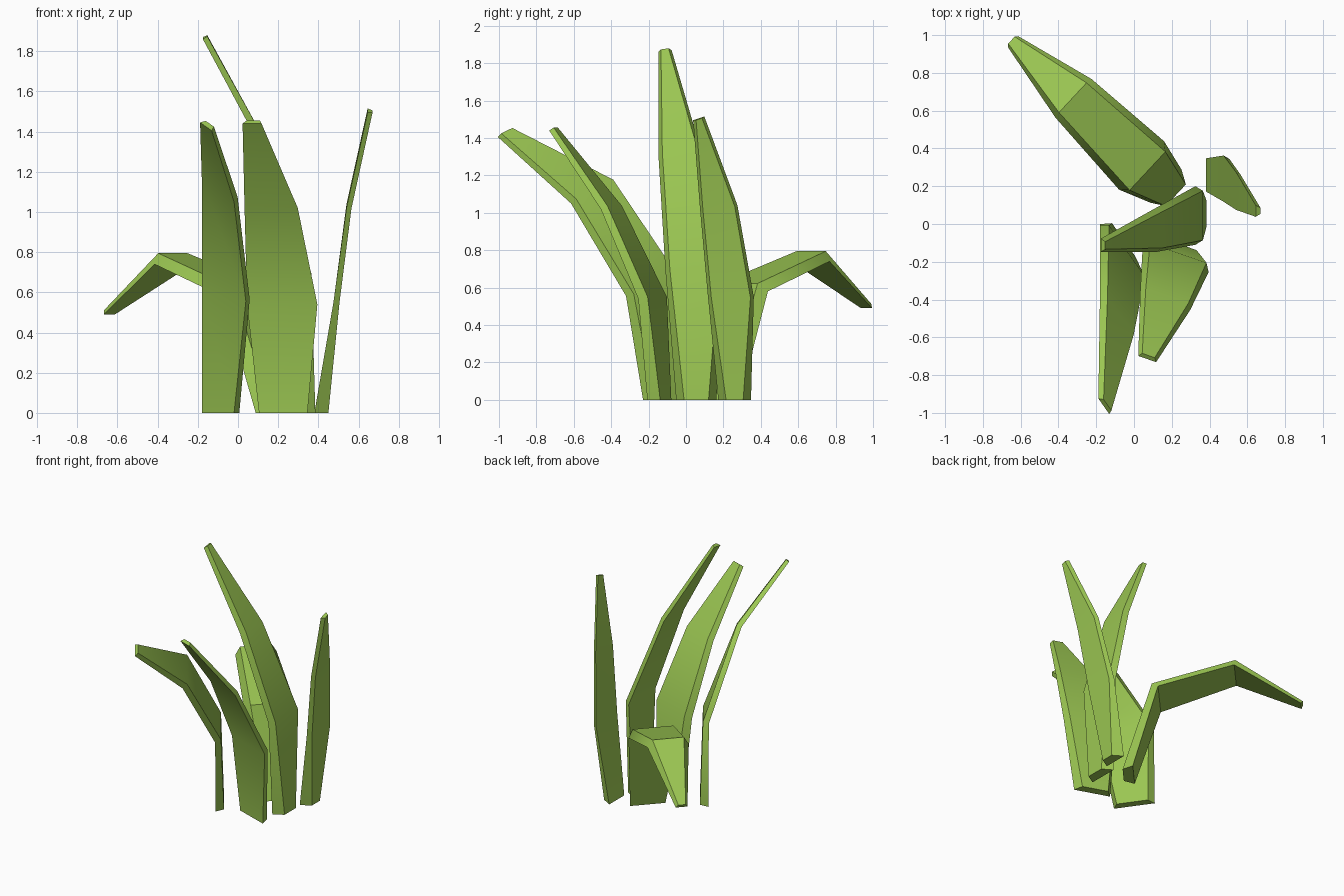
import bpy, bmesh, math
from mathutils import Vector

if "Cube" in bpy.data.objects:
    bpy.data.objects.remove(bpy.data.objects["Cube"])

# Single leaf colour
green = bpy.data.materials.new("leaf green")
green.diffuse_color = (0.33, 0.57, 0.085, 1.0)
green.use_nodes = True
green.node_tree.nodes["Principled BSDF"].inputs["Base Color"].default_value = green.diffuse_color


def blade(name, facing, stations):
    """Bent blade with a trapezoid section.
    facing: compass angle (degrees) of the narrow side.
    station: x, y, z of the wide side's middle, width, rise across it, thickness."""
    a = math.radians(facing)
    side = Vector((-math.sin(a), math.cos(a), 0))
    mids = [Vector(s[:3]) for s in stations]
    dirs = [(q - p).normalized() for p, q in zip(mids, mids[1:])]
    tangents = [Vector((0, 0, 1))]
    tangents += [(p + q).normalized() for p, q in zip(dirs, dirs[1:])] + [dirs[-1]]

    bm = bmesh.new()
    rings = []
    for (x, y, z, width, rise, thick), mid, tan in zip(stations, mids, tangents):
        half = side * (width / 2) + Vector((0, 0, rise / 2))
        out = half.cross(tan).normalized() * thick
        inset = half.normalized() * min(0.6 * thick, width * 0.3)
        corners = (mid - half, mid + half,
                   mid + half - inset + out, mid - half + inset + out)
        rings.append([bm.verts.new(c) for c in corners])
    for lo, hi in zip(rings, rings[1:]):
        for i in range(4):
            j = (i + 1) % 4
            bm.faces.new((lo[i], lo[j], hi[j], hi[i]))
    bm.faces.new(rings[0][::-1])
    bm.faces.new(rings[-1])
    bmesh.ops.recalc_face_normals(bm, faces=bm.faces)

    mesh = bpy.data.meshes.new(name)
    bm.to_mesh(mesh)
    bm.free()
    mesh.materials.append(green)
    ob = bpy.data.objects.new(name, mesh)
    bpy.context.collection.objects.link(ob)
    # Soft along the bends, crisp along the blade edges
    bpy.ops.object.select_all(action='DESELECT')
    ob.select_set(True)
    bpy.context.view_layer.objects.active = ob
    bpy.ops.object.shade_smooth_by_angle(angle=math.radians(40))


# Drooping blade at the back
blade("drooping_blade", -43, [
    (0.17, 0.20, 0.0, 0.24, 0, 0.07),
    (0.04, 0.31, 0.58, 0.35, 0, 0.06),
    (-0.32, 0.665, 0.74, 0.28, 0, 0.055),
    (-0.64, 0.965, 0.49, 0.08, 0, 0.025)])

# Blade sweeping forward on the left
blade("left_front_blade", 35, [
    (-0.10, -0.115, 0.0, 0.28, 0, 0.055),
    (-0.07, -0.165, 0.58, 0.38, 0.05, 0.04),
    (-0.10, -0.50, 1.11, 0.28, 0.12, 0.035),
    (-0.16, -0.965, 1.425, 0.10, 0.04, 0.025)])

# Broad blade in the middle of the front
blade("middle_front_blade", 71, [
    (0.225, -0.165, 0.0, 0.255, 0, 0.06),
    (0.22, -0.195, 0.54, 0.37, 0, 0.045),
    (0.165, -0.41, 1.02, 0.28, 0, 0.035),
    (0.07, -0.715, 1.44, 0.10, 0, 0.025)])

# Tallest blade, leaning left
blade("tall_blade", 0, [
    (0.315, 0.055, 0.0, 0.215, 0, 0.07),
    (0.325, 0.045, 0.69, 0.31, 0, 0.04),
    (0.12, -0.03, 1.31, 0.235, 0, 0.035),
    (-0.175, -0.112, 1.865, 0.07, 0.01, 0.025)])

# Blade on the right
blade("right_blade", 0, [
    (0.38, 0.26, 0.0, 0.175, 0, 0.07),
    (0.475, 0.24, 0.55, 0.245, 0, 0.03),
    (0.54, 0.175, 1.03, 0.20, 0.02, 0.025),
    (0.645, 0.068, 1.505, 0.06, 0.02, 0.025)])
